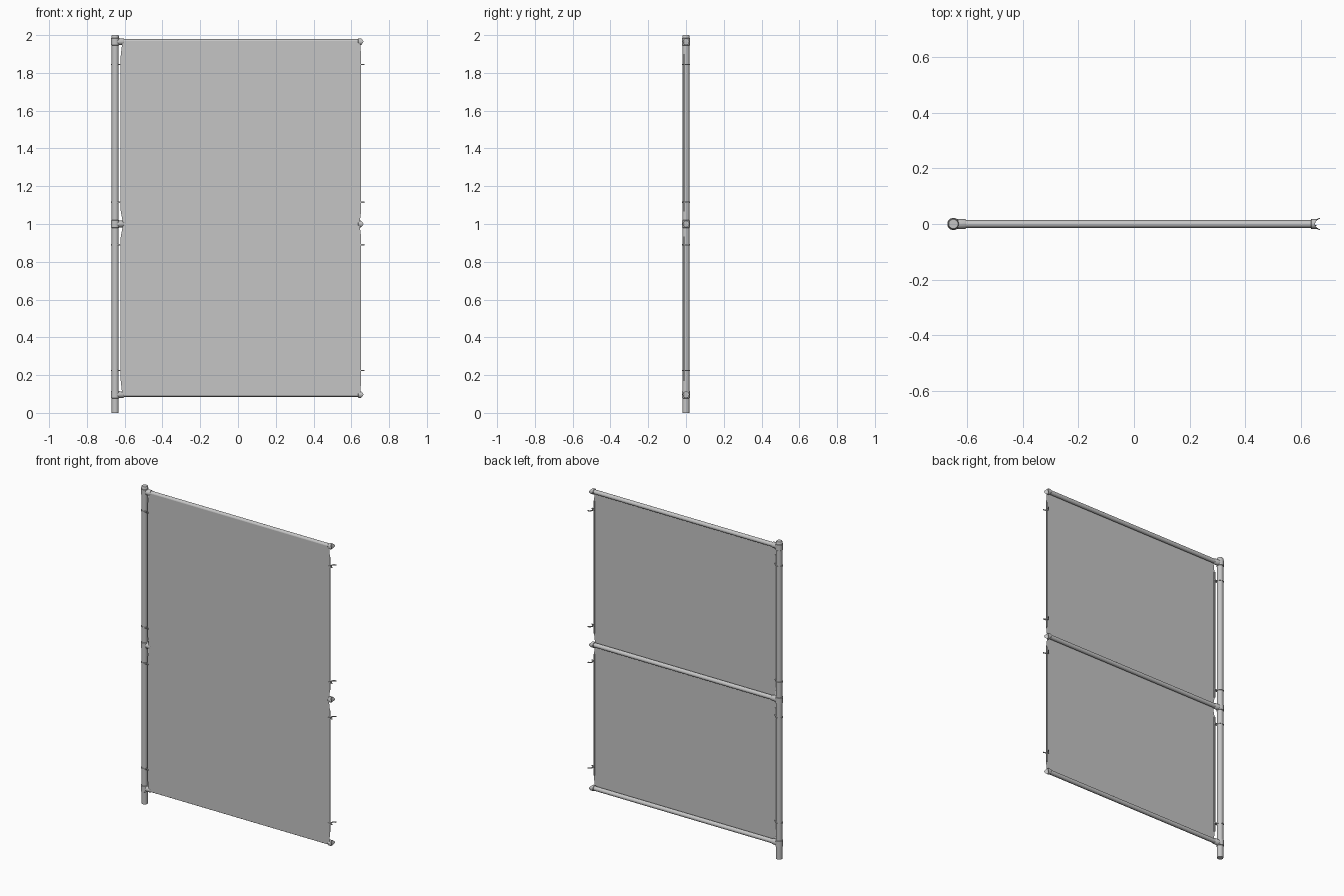
import bpy, bmesh
from math import sin, cos, pi, radians, sqrt
from mathutils import Matrix

default = bpy.data.objects.get("Cube")
if default:
    bpy.data.objects.remove(default, do_unlink=True)

steel = bpy.data.materials.new("galvanised grey")
GREY = (0.56, 0.56, 0.56, 1)
steel.use_nodes = True
steel.diffuse_color = GREY
steel.node_tree.nodes["Principled BSDF"].inputs["Base Color"].default_value = GREY

POST_X, NEXT_X = -0.65, 0.67      # this post and the socket for the next one
POST_R, RAIL_R = 0.0185, 0.0135
RAILS = {"bottom": 0.097, "middle": 1.0, "top": 1.965}
TIES = (0.225, 0.89, 1.115, 1.845)


def finish(name, bm, smooth=True):
    bmesh.ops.recalc_face_normals(bm, faces=bm.faces)
    mesh = bpy.data.meshes.new(name)
    bm.to_mesh(mesh)
    bm.free()
    obj = bpy.data.objects.new(name, mesh)
    bpy.context.collection.objects.link(obj)
    mesh.materials.append(steel)
    if smooth:
        bpy.ops.object.select_all(action='DESELECT')
        obj.select_set(True)
        bpy.context.view_layer.objects.active = obj
        bpy.ops.object.shade_smooth_by_angle(angle=radians(40))
    return obj


def lathe(name, profile, axis, origin, saddle=False, sides=24):
    """Revolve (radius, distance) pairs; saddle shapes the far end to the next post."""
    bm = bmesh.new()
    rings = []
    for r, d in profile:
        ring = []
        for i in range(sides):
            a = 2 * pi * i / sides
            u, v = r * cos(a), r * sin(a)
            if axis == 'z':
                co = (u, v, d)
            else:
                far = NEXT_X - origin[0] - sqrt(max(POST_R ** 2 - u * u, 0))
                co = (far if saddle and d is None else d, u, v)
            ring.append(bm.verts.new([c + o for c, o in zip(co, origin)]))
        rings.append(ring)
    for low, high in zip(rings, rings[1:]):
        for i in range(sides):
            j = (i + 1) % sides
            bm.faces.new((low[i], low[j], high[j], high[i]))
    bm.faces.new(rings[0])
    bm.faces.new(rings[-1])
    return finish(name, bm)


def box(name, center, size):
    bm = bmesh.new()
    bmesh.ops.create_cube(bm, size=1, matrix=Matrix.Translation(center) @ Matrix.Diagonal((*size, 1)))
    return finish(name, bm, smooth=False)


def strap(name, x, z, start, end, closed, r_in=0.0185, r_out=0.0215, h=0.003):
    """Flat band bent round a post, between two angles."""
    bm = bmesh.new()
    n = 24
    count = n if closed else n + 1
    rings = []
    for i in range(count):
        a = start + (end - start) * i / n
        rings.append([bm.verts.new((x + r * cos(a), r * sin(a), z + dz))
                      for r, dz in ((r_in, -h), (r_out, -h), (r_out, h), (r_in, h))])
    for i in range(count if closed else n):
        a, b = rings[i], rings[(i + 1) % count]
        for k in range(4):
            m = (k + 1) % 4
            bm.faces.new((a[k], a[m], b[m], b[k]))
    if not closed:
        bm.faces.new(rings[0])
        bm.faces.new(rings[-1])
    return finish(name, bm)


# Post with its cap
lathe("post", [(POST_R, 0), (POST_R, 1.98)], 'z', (POST_X, 0, 0))
lathe("post_cap", [(0.0195, 1.976), (0.0195, 1.995), (0.0165, 2.0)], 'z', (POST_X, 0, 0))

# Rails with a collar and socket at the post and a saddle at the free end
for label, z in RAILS.items():
    lathe(f"{label}_rail", [(RAIL_R, -0.63), (RAIL_R, 0.645)], 'x', (0, 0, z))
    lathe(f"{label}_post_collar",
          [(0.0185, -0.02), (0.022, -0.018), (0.022, 0.018), (0.0185, 0.02)],
          'z', (POST_X, 0, z))
    lathe(f"{label}_rail_socket", [(0.0175, 0), (0.0175, 0.043), (0.0155, 0.046)],
          'x', (POST_X, 0, z))
    lathe(f"{label}_saddle_socket",
          [(0.0155, 0), (0.0175, 0.002), (0.0175, None), (0.009, None), (0.001, None)],
          'x', (0.636, 0, z), saddle=True)

# Mesh sheet, pulled in slightly where it passes the rails
SHEET_Y = -0.0145
LEFT, RIGHT, PULL = -0.621, 0.652, 0.009
outline = [(0.09, PULL), (0.17, 0), (0.93, 0), (0.98, PULL),
           (1.02, PULL), (1.07, 0), (1.89, 0), (1.968, PULL)]
bm = bmesh.new()
columns = [[bm.verts.new((LEFT + p, SHEET_Y, z)) for z, p in outline],
           [bm.verts.new((RIGHT - p * 0.7, SHEET_Y, z)) for z, p in outline]]
for i in range(len(outline) - 1):
    bm.faces.new((columns[0][i], columns[1][i], columns[1][i + 1], columns[0][i + 1]))
finish("mesh_sheet", bm, smooth=False)

# Tension bars down both edges of the sheet
for side, x in (("right", LEFT + 0.004), ("left", RIGHT - 0.004)):
    for label, low, high in (("lower", 0.17, 0.935), ("upper", 1.065, 1.9)):
        box(f"{side}_{label}_tension_bar", (x, SHEET_Y + 0.003, (low + high) / 2),
            (0.007, 0.006, high - low))

# Tie bands: closed round the post, half open at the free edge
for i, z in enumerate(TIES, 1):
    strap(f"post_tie_{i}", POST_X, z, 0, 2 * pi, True)
    strap(f"free_tie_{i}", NEXT_X, z, pi / 2, 3 * pi / 2, False)
    for s, word in ((1, "back"), (-1, "front")):
        box(f"post_tie_{word}_tab_{i}", (-0.626, s * 0.006 - 0.011, z), (0.026, 0.003, 0.006))
        box(f"free_tie_{word}_tab_{i}", (0.648, s * 0.006 - 0.011, z), (0.018, 0.003, 0.006))
